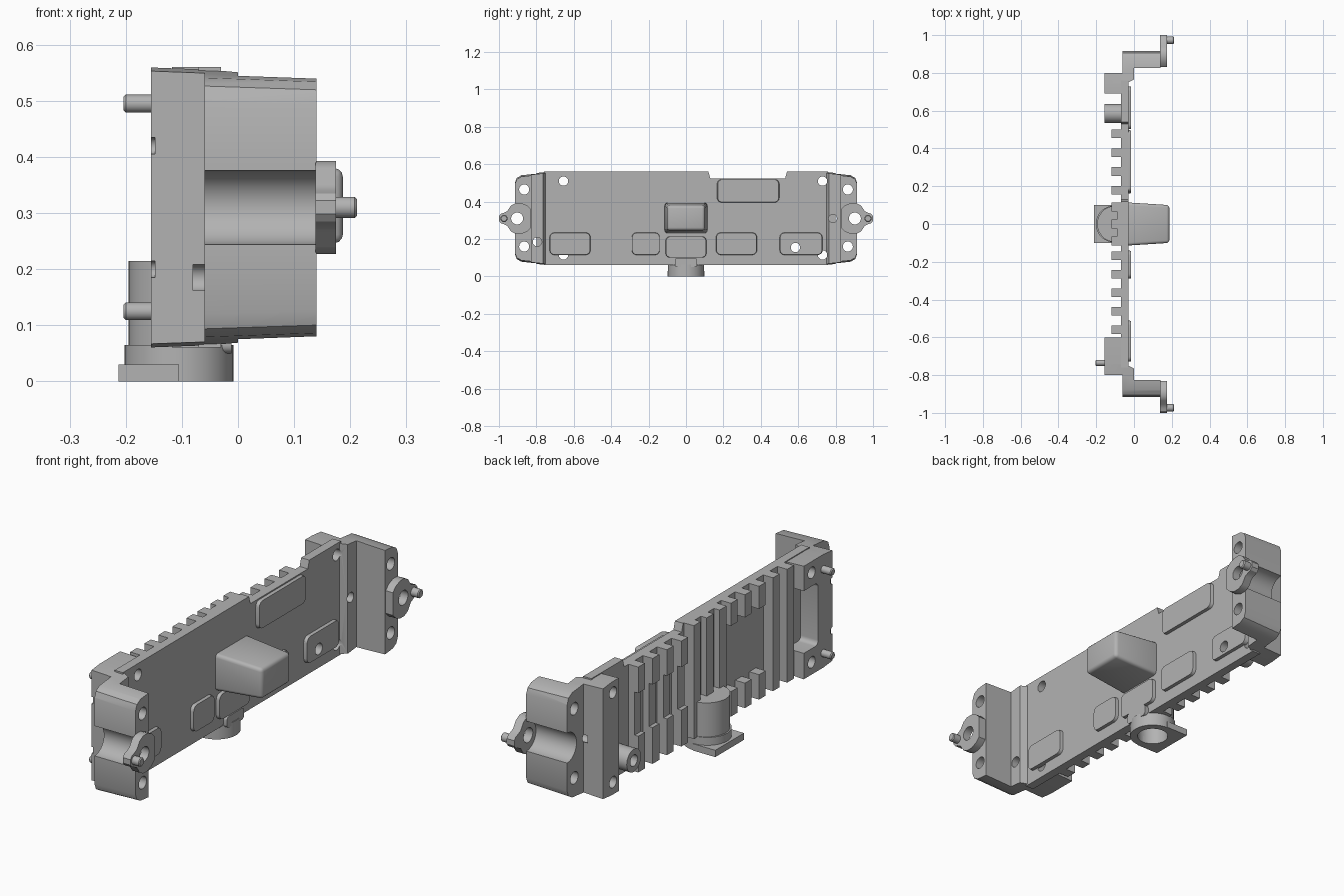
import bpy, bmesh, math

cube = bpy.data.objects.get("Cube")
if cube:
    bpy.data.objects.remove(cube, do_unlink=True)

grey = bpy.data.materials.new("plain grey")
grey.use_nodes = True
grey.diffuse_color = (0.45, 0.45, 0.45, 1)
grey.node_tree.nodes["Principled BSDF"].inputs["Base Color"].default_value = (0.45, 0.45, 0.45, 1)

MID = 0.31  # height of the long centre line


def prism(name, pts, lo, hi, axis="X", taper=(1, 1), centre=(0, MID)):
    """Extrude an outline: (y, z) points along X, or (x, y) points along Z."""
    bm = bmesh.new()
    rings = []
    for level, (sa, sb) in ((lo, (1, 1)), (hi, taper)):
        ring = []
        for a, b in pts:
            a = centre[0] + (a - centre[0]) * sa
            b = centre[1] + (b - centre[1]) * sb
            ring.append(bm.verts.new((level, a, b) if axis == "X" else (a, b, level)))
        rings.append(ring)
    bm.faces.new(rings[0])
    bm.faces.new(rings[1])
    n = len(pts)
    for i in range(n):
        j = (i + 1) % n
        bm.faces.new((rings[0][i], rings[0][j], rings[1][j], rings[1][i]))
    bmesh.ops.recalc_face_normals(bm, faces=bm.faces)
    mesh = bpy.data.meshes.new(name)
    bm.to_mesh(mesh)
    bm.free()
    mesh.materials.append(grey)
    ob = bpy.data.objects.new(name, mesh)
    bpy.context.collection.objects.link(ob)
    return ob


def circle(a, b, r, n=28):
    return [(a + r * math.cos(math.tau * i / n), b + r * math.sin(math.tau * i / n)) for i in range(n)]


def rounded(a0, a1, b0, b1, r=0.025, n=5):
    pts = []
    corners = ((a1 - r, b1 - r), (a0 + r, b1 - r), (a0 + r, b0 + r), (a1 - r, b0 + r))
    for k, (a, b) in enumerate(corners):
        for i in range(n + 1):
            t = math.pi / 2 * (k + i / n)
            pts.append((a + r * math.cos(t), b + r * math.sin(t)))
    return pts


def box(name, x0, x1, y0, y1, z0, z1):
    return prism(name, [(y0, z0), (y1, z0), (y1, z1), (y0, z1)], x0, x1)


def apply_mod(ob, mod):
    bpy.context.view_layer.objects.active = ob
    bpy.ops.object.modifier_apply(modifier=mod.name)


def boolean(ob, cutter, mode="DIFFERENCE"):
    cutter.hide_render = True
    mod = ob.modifiers.new("cut", "BOOLEAN")
    mod.operation, mod.solver, mod.object = mode, "EXACT", cutter
    apply_mod(ob, mod)
    bpy.data.objects.remove(cutter, do_unlink=True)


def bevel(ob, width, segments=3):
    mod = ob.modifiers.new("bevel", "BEVEL")
    mod.width, mod.segments, mod.limit_method = width, segments, "ANGLE"
    apply_mod(ob, mod)


def drill(ob, y, z, r, x0=-0.3, x1=0.3):
    boolean(ob, prism("drill", circle(y, z, r), x0, x1))


# Main plate with a notch in its top edge
plate = prism("main_plate", [(-0.76, 0.06), (0.76, 0.06), (0.76, 0.56), (0.54, 0.56), (0.53, 0.525),
                             (0.13, 0.525), (0.12, 0.56), (-0.76, 0.56)], -0.07, -0.03)

# Raised pads on the flat side
pads = []
for i, (y0, y1, z0, z1) in enumerate([(-0.73, -0.51, 0.115, 0.235), (-0.29, -0.14, 0.115, 0.235),
                                      (-0.11, 0.11, 0.1, 0.215), (0.16, 0.38, 0.115, 0.235),
                                      (0.5, 0.73, 0.115, 0.235), (0.165, 0.5, 0.395, 0.52)]):
    pads.append(prism(f"raised_pad_{i + 1}", rounded(y0, y1, z0, z1), -0.035, -0.015,
                      taper=(0.97, 0.97), centre=((y0 + y1) / 2, (z0 + z1) / 2)))

# End brackets: a back block, a step and a forward flange
ends = []
for s, inner, label in ((1, 0.69, "rear"), (-1, 0.6, "front")):
    profile = [(-0.155, inner), (-0.155, 0.8), (-0.06, 0.8), (-0.06, 0.915), (0.14, 0.915),
               (0.14, 0.825), (0, 0.825), (0, 0.765), (-0.03, 0.75), (-0.03, inner)]
    end = prism(label + "_end_bracket", [(x, s * y) for x, y in profile], 0, 0.7, "Z")
    outline = [(0.5, 0.06), (0.74, 0.06), (0.88, 0.075), (0.905, 0.09), (0.918, 0.125)]
    outline += [(y, 2 * MID - z) for y, z in reversed(outline)]
    boolean(end, prism("trim", [(s * y, z) for y, z in outline], -0.17, 0.16, taper=(1, 0.95)), "INTERSECT")
    # concave groove and screw holes through the flange
    boolean(end, prism("groove", circle(s * 0.915, MID, 0.066, 40), -0.3, 0.3))
    for z in (0.16, 0.465):
        drill(end, s * 0.865, z, 0.027)
    ends.append(end)

    # Ear with a hole and a locating pin
    top = [(0.83, 0.05), (0.85, 0.07), (0.88, 0.083), (0.91, 0.083), (0.935, 0.07), (0.955, 0.04),
           (0.975, 0.03), (0.99, 0.025), (1.0, 0.012)]
    shape = [(s * y, MID + h) for y, h in top] + [(s * y, MID - h) for y, h in reversed(top)]
    ear = prism(label + "_ear", shape, 0.138, 0.175)
    drill(ear, s * 0.903, MID, 0.032)
    bevel(prism(label + "_ear_pin", circle(s * 0.973, MID, 0.019), 0.16, 0.212), 0.004, 1)

# Through holes, the slot between the bosses and shallow locating holes
rear, front = ends
for z in (0.115, 0.51):
    for ob in (plate, front):
        drill(ob, -0.655, z, 0.025)
    for ob in (plate, rear):
        drill(ob, 0.73, z, 0.025)
drill(plate, 0.585, 0.155, 0.025)
drill(pads[4], 0.585, 0.155, 0.025)
boolean(front, prism("slot", rounded(-0.7, -0.55, 0.175, 0.45, 0.02), -0.3, -0.07))
drill(front, -0.795, 0.185, 0.024, -0.08)
drill(rear, 0.785, MID, 0.022, -0.08)
for z in (0.2, 0.42):
    drill(front, -0.8, z, 0.015, -0.3, -0.148)

# Round boss behind the offset hole
boss = prism("screw_boss", circle(0.585, 0.155, 0.05), -0.155, -0.06)
drill(boss, 0.585, 0.155, 0.025)

# Back pins
for z in (0.125, 0.495):
    bevel(prism("back_pin", circle(-0.735, z, 0.016), -0.204, -0.15), 0.004, 1)

# Cooling ribs: split around the pocket, stepped on the notched side
for i in range(4):
    y = 0.478 - i * 0.1
    for z0, z1, back in ((0.06, 0.22, -0.118), (0.22, 0.41, -0.1), (0.41, 0.525, -0.118)):
        box("stepped_rib", back, -0.06, y - 0.023, y + 0.023, z0, z1)
for i in range(5):
    y = -0.168 - i * 0.098
    spans = ((0.06, 0.17), (0.46, 0.56)) if i < 3 else ((0.06, 0.56),)
    for z0, z1 in spans:
        box("plain_rib", -0.118, -0.06, y - 0.023, y + 0.023, z0, z1)
box("centre_rib_base", -0.09, -0.06, -0.115, 0.115, 0.06, 0.56)
for y in (-0.09, 0, 0.09):
    box("centre_rib", -0.118, -0.06, y - 0.024, y + 0.024, 0.06, 0.56)

# Projecting centre block
block = prism("centre_block", [(-0.115, 0.23), (0.115, 0.23), (0.115, 0.395), (-0.115, 0.395)],
              -0.05, 0.187, taper=(0.87, 0.8), centre=(0, 0.316))
bevel(block, 0.015)

# Bottom lug: foot plate, round socket and back column
socket = prism("lug_socket", circle(-0.105, 0, 0.097, 48), 0, 0.065, "Z")
foot = prism("lug_foot", [(-0.213, -0.1), (-0.105, -0.1), (-0.105, 0.1), (-0.213, 0.1)], 0, 0.03, "Z")
column = prism("lug_column", circle(-0.1, 0, 0.095, 48), 0.06, 0.215, "Z")
boolean(column, box("trim", -0.05, 0.1, -0.2, 0.2, 0, 0.4))
for ob in (socket, foot, column):
    boolean(ob, prism("bore", circle(-0.105, 0, 0.065, 40), -0.1, 0.14, "Z"))
prism("lug_neck", rounded(-0.06, 0.06, 0.05, 0.1, 0.015), -0.04, -0.012)

# Smooth the round walls, keep the edges sharp
bpy.ops.object.select_all(action="DESELECT")
for ob in bpy.context.scene.objects:
    if ob.type == "MESH" and grey.name in ob.data.materials:
        ob.select_set(True)
        bpy.context.view_layer.objects.active = ob
bpy.ops.object.shade_smooth_by_angle(angle=math.radians(30))
